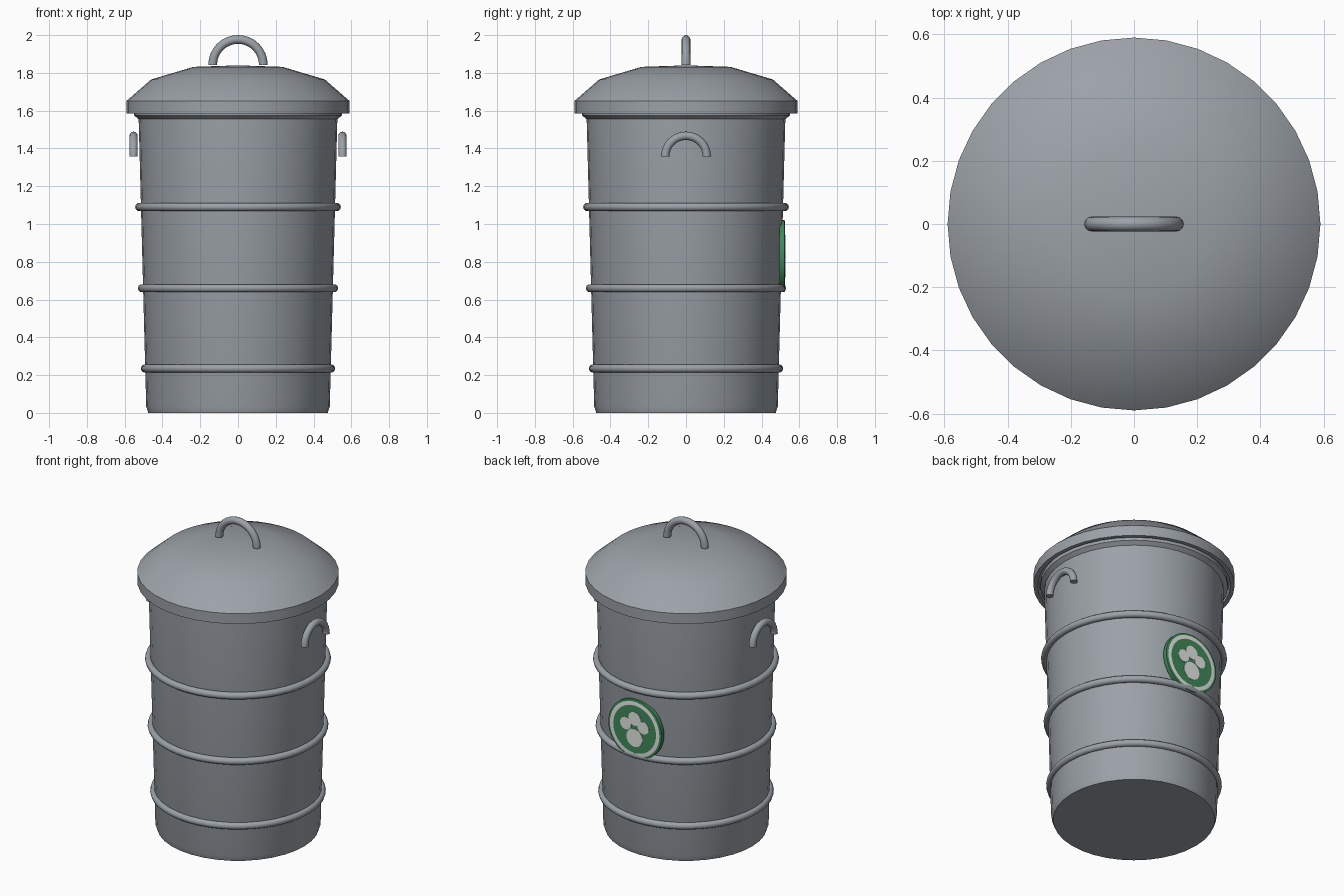
import bpy, bmesh, math
from mathutils import Matrix, Vector

cube = bpy.data.objects.get("Cube")
if cube:
    bpy.data.objects.remove(cube)


def material(name, rgb):
    m = bpy.data.materials.new(name)
    m.use_nodes = True
    m.diffuse_color = (*rgb, 1)
    m.node_tree.nodes["Principled BSDF"].inputs["Base Color"].default_value = (*rgb, 1)
    return m


STEEL = material("galvanised grey", (0.33, 0.36, 0.39))
GREEN = material("badge green", (0.05, 0.25, 0.10))
PALE = material("badge off white", (0.80, 0.82, 0.80))


def finish(name, bm, mat, angle=30):
    bmesh.ops.recalc_face_normals(bm, faces=bm.faces)
    mesh = bpy.data.meshes.new(name)
    bm.to_mesh(mesh)
    bm.free()
    mesh.materials.append(mat)
    ob = bpy.data.objects.new(name, mesh)
    bpy.context.collection.objects.link(ob)
    bpy.ops.object.select_all(action='DESELECT')
    ob.select_set(True)
    bpy.context.view_layer.objects.active = ob
    bpy.ops.object.shade_smooth_by_angle(angle=math.radians(angle))
    return ob


def lathe(name, profile, mat, steps=36, angle=30, closed=False):
    """Spin (radius, z) points around the z axis."""
    bm = bmesh.new()
    vs = [bm.verts.new((r, 0, z)) for r, z in profile]
    pairs = list(zip(vs, vs[1:])) + ([(vs[-1], vs[0])] if closed else [])
    edges = [bm.edges.new(p) for p in pairs]
    bmesh.ops.spin(bm, geom=vs + edges, cent=(0, 0, 0), axis=(0, 0, 1),
                   angle=math.tau, steps=steps)
    bmesh.ops.remove_doubles(bm, verts=bm.verts, dist=1e-4)
    return finish(name, bm, mat, angle)


def arch(name, major, minor, matrix):
    """Half ring standing in the xz plane, with flat capped ends."""
    bm = bmesh.new()
    ring = bmesh.ops.create_circle(bm, cap_ends=True, segments=12, radius=minor,
                                   matrix=Matrix.Translation((major, 0, 0)))["verts"]
    geom = list(bm.verts) + list(bm.edges) + list(bm.faces)
    end = bmesh.ops.spin(bm, geom=geom, cent=(0, 0, 0), axis=(0, -1, 0),
                         angle=math.pi, steps=16)
    bmesh.ops.transform(bm, matrix=matrix, verts=bm.verts)
    return finish(name, bm, STEEL, 40)


# Tapered body with a rolled lip
lathe("can_body", [(0, 0), (0.475, 0), (0.486, 0.035), (0.526, 1.555),
                   (0.55, 1.575), (0.55, 1.60), (0, 1.60)], STEEL)

# Shallow domed lid with an overhanging rim
lathe("lid", [(0, 1.84), (0.235, 1.832), (0.46, 1.765), (0.59, 1.652),
              (0.59, 1.585), (0.565, 1.585), (0.56, 1.62), (0, 1.62)], STEEL, angle=35)

# Raised hoops
for label, r, z in (("lower", 0.493, 0.235), ("middle", 0.508, 0.66), ("upper", 0.523, 1.09)):
    section = [(r + 0.022 * math.cos(a * math.tau / 10), z + 0.022 * math.sin(a * math.tau / 10))
               for a in range(10)]
    lathe(label + "_hoop", section, STEEL, steps=48, angle=50, closed=True)

# Handles
arch("lid_handle", 0.134, 0.023, Matrix.Translation((0, 0, 1.843)))
for side, s in (("left", 1), ("right", -1)):
    arch(side + "_handle", 0.11, 0.022,
         Matrix.Translation((s * 0.553, 0, 1.357)) @ Matrix.Rotation(math.pi / 2, 4, 'Z'))

# Round badge on the back, with a pale painted border
FACE = Matrix.Translation((0, 0, 0.83)) @ Matrix.Rotation(-math.pi / 2, 4, 'X')
badge = lathe("badge", [(0, 0.495), (0.19, 0.495), (0.19, 0.522), (0.177, 0.525),
                        (0.153, 0.525), (0, 0.525)], GREEN, steps=40)
badge.data.materials.append(PALE)
for p in badge.data.polygons:
    radius = Vector((p.center.x, p.center.y)).length
    if p.center.z > 0.5245 and radius > 0.155:
        p.material_index = 1
badge.data.transform(FACE)

# Plain rounded spots painted on the badge; local -y points up
spots = ((0, 0.055, 0.058), (-0.062, -0.025, 0.040), (0, -0.068, 0.044), (0.062, -0.025, 0.040))
for i, (x, y, r) in enumerate(spots):
    top = 0.527 + i * 0.0003
    spot = lathe("badge_spot_%d" % (i + 1), [(0, 0.524), (r, 0.524), (r, top), (0, top)],
                 PALE, steps=20)
    spot.data.transform(FACE @ Matrix.Translation((x, y, 0)))
